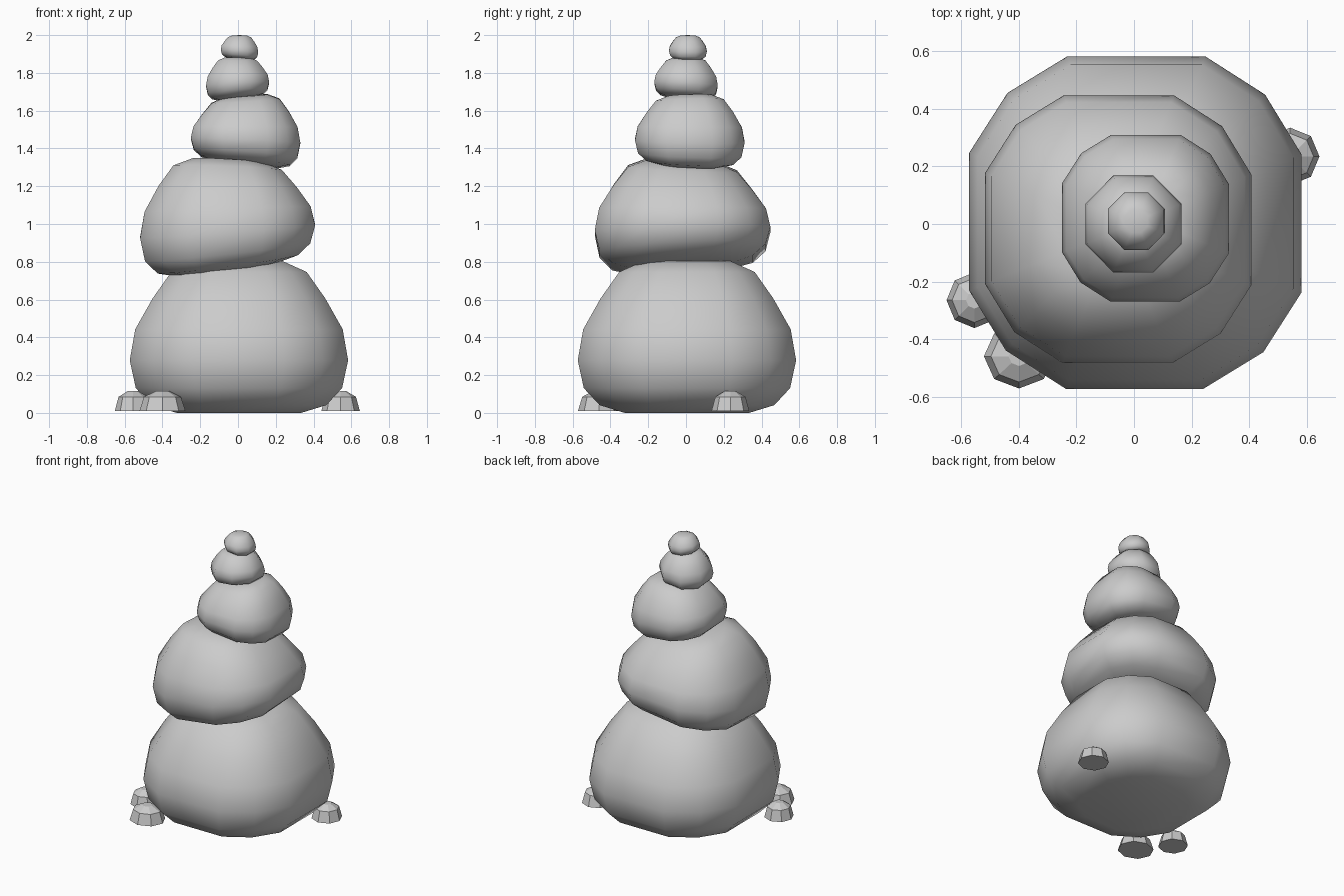
import bpy
import bmesh
from math import cos, sin, tau

cube = bpy.data.objects.get("Cube")
if cube:
    bpy.data.objects.remove(cube, do_unlink=True)


def make_material(name, value):
    mat = bpy.data.materials.new(name)
    mat.use_nodes = True
    colour = (value, value, value, 1)
    mat.diffuse_color = colour
    mat.node_tree.nodes["Principled BSDF"].inputs["Base Color"].default_value = colour
    return mat


stone_grey = make_material("stone grey", 0.6)

# Rounded stone outline: one corner of the plan, turned four times
CORNER_SOFT = [(1, 0.41), (0.78, 0.77), (0.42, 1)]
CORNER_PLAIN = [(1, 0.42), (0.42, 1)]

# Side profile of every stone: height fraction, radius fraction
PROFILE = [(0, 0.57), (0.05, 0.8), (0.16, 0.945), (0.34, 1), (0.54, 0.95),
           (0.74, 0.79), (0.91, 0.62), (0.98, 0.4)]


def outline(corner):
    points = []
    for turn in range(4):
        for x, y in corner:
            for _ in range(turn):
                x, y = -y, x
            points.append((x, y))
    return points


def loft(name, rings, smooth, top=None):
    """Skin a list of rings, close the bottom, and close the top with a cap or a tip."""
    bm = bmesh.new()
    loops = [[bm.verts.new(p) for p in ring] for ring in rings]
    count = len(loops[0])
    for low, high in zip(loops, loops[1:]):
        for i in range(count):
            j = (i + 1) % count
            bm.faces.new((low[i], low[j], high[j], high[i]))
    bm.faces.new(loops[0][::-1])
    if top:
        tip = bm.verts.new(top)
        for i in range(count):
            bm.faces.new((loops[-1][i], loops[-1][(i + 1) % count], tip))
    else:
        bm.faces.new(loops[-1])
    bmesh.ops.recalc_face_normals(bm, faces=bm.faces)
    for face in bm.faces:
        face.smooth = smooth
    mesh = bpy.data.meshes.new(name)
    bm.to_mesh(mesh)
    bm.free()
    mesh.materials.append(stone_grey)
    obj = bpy.data.objects.new(name, mesh)
    bpy.context.collection.objects.link(obj)
    return obj


def stone(name, centre, radius, bottom, top, low_tilt, high_tilt, corner):
    """Stone between two tilted planes; tilts are slopes along x and y."""
    cx, cy = centre
    rx, ry = radius

    def point(u, v, t):
        dx, dy = u * rx, v * ry
        low = bottom + low_tilt[0] * dx + low_tilt[1] * dy
        high = top + high_tilt[0] * dx + high_tilt[1] * dy
        return cx + dx, cy + dy, low + (high - low) * t

    plan = outline(corner)
    rings = [[point(u * r, v * r, t) for u, v in plan] for t, r in PROFILE]
    return loft(name, rings, True, point(0, 0, 1))


# Balanced stack of stones, bottom to top
stone("base_stone", (0.005, 0.005), (0.578, 0.578), 0, 0.82,
      (0, 0), (0, 0), CORNER_SOFT)
stone("second_stone", (-0.055, -0.018), (0.463, 0.465), 0.765, 1.345,
      (0.14, 0.06), (-0.06, -0.06), CORNER_SOFT)
stone("third_stone", (0.04, 0.02), (0.29, 0.29), 1.315, 1.685,
      (-0.11, -0.05), (0.08, 0.03), CORNER_SOFT)
stone("fourth_stone", (-0.002, 0), (0.167, 0.168), 1.665, 1.885,
      (0.1, -0.08), (-0.02, 0), CORNER_PLAIN)
stone("top_stone", (0.008, 0.01), (0.099, 0.1), 1.873, 2.0,
      (-0.1, -0.03), (0, 0), CORNER_PLAIN)


# Faceted pebbles on the ground
def pebble(name, x, y, rx, ry):
    rings = []
    for scale, z in ((1, 0.01), (0.8, 0.085), (0.3, 0.115)):
        rings.append([(x + rx * scale * cos(tau * i / 8),
                       y + ry * scale * sin(tau * i / 8), z) for i in range(8)])
    return loft(name, rings, False)


pebble("front_pebble", -0.4, -0.46, 0.122, 0.112)
pebble("right_pebble", -0.555, -0.265, 0.097, 0.097)
pebble("left_pebble", 0.543, 0.235, 0.102, 0.1)
